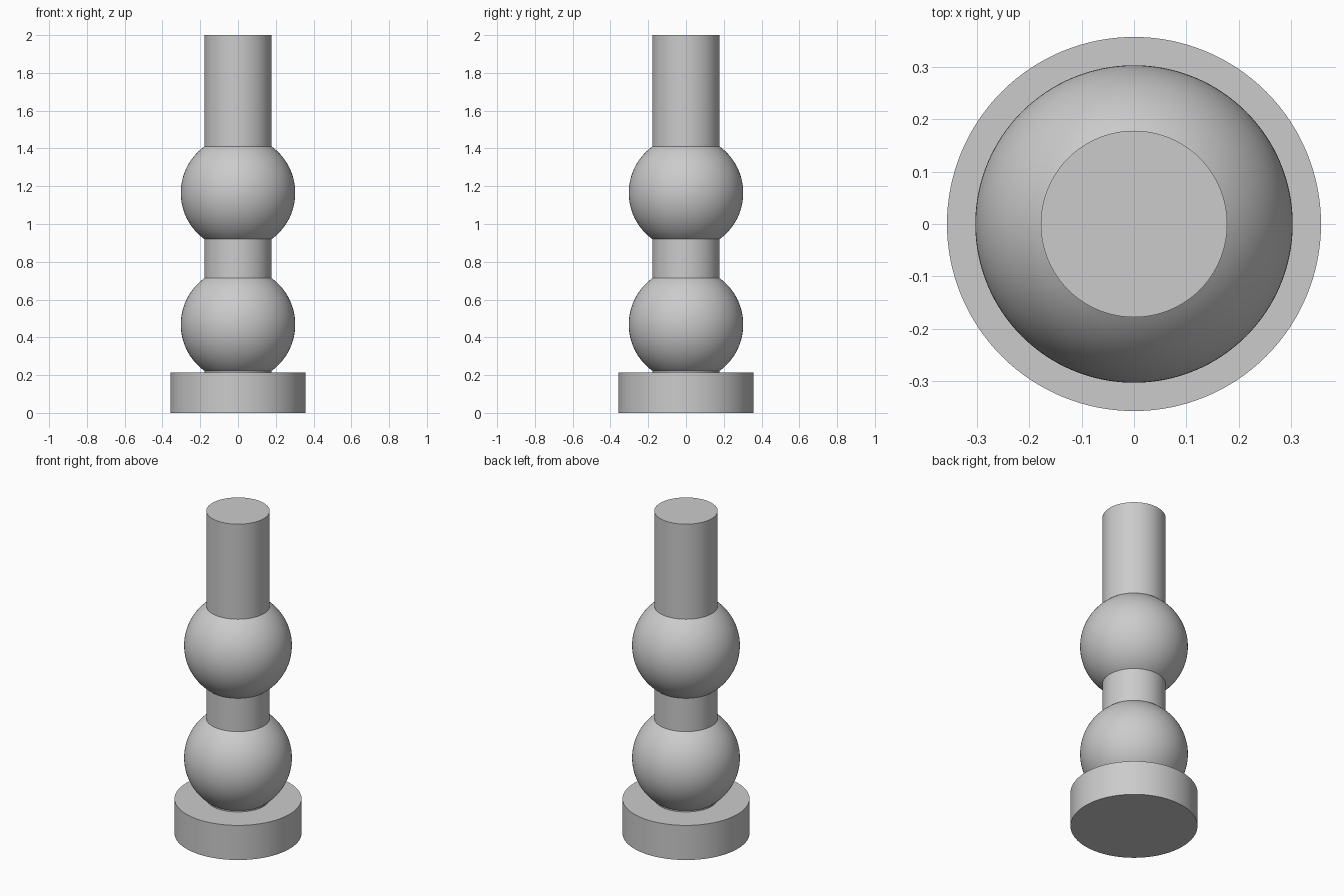
import bpy, bmesh, math

cube = bpy.data.objects.get("Cube")
if cube:
    bpy.data.objects.remove(cube, do_unlink=True)

SEGMENTS = 128
BASE_R, BASE_TOP = 0.357, 0.215
ROD_R, BALL_R = 0.178, 0.303
LOWER_Z, UPPER_Z, TOP_Z = 0.468, 1.165, 2.0
HALF = math.sqrt(BALL_R ** 2 - ROD_R ** 2)  # ball centre to rod joint

grey = bpy.data.materials.new("plain_grey")
grey.use_nodes = True
grey.diffuse_color = (0.6, 0.6, 0.6, 1)
grey.node_tree.nodes["Principled BSDF"].inputs["Base Color"].default_value = (0.6, 0.6, 0.6, 1)


def lathe(name, profile, cap_bottom=False, cap_top=False):
    """Revolve (radius, height) points, listed upwards, around z."""
    bm = bmesh.new()
    rings = []
    for r, z in profile:
        rings.append([bm.verts.new((r * math.cos(a), r * math.sin(a), z))
                      for a in (math.tau * i / SEGMENTS for i in range(SEGMENTS))])
    for low, high in zip(rings, rings[1:]):
        for i in range(SEGMENTS):
            j = (i + 1) % SEGMENTS
            bm.faces.new((low[i], low[j], high[j], high[i]))
    if cap_bottom:
        bm.faces.new(rings[0][::-1])
    if cap_top:
        bm.faces.new(rings[-1])
    mesh = bpy.data.meshes.new(name)
    bm.to_mesh(mesh)
    bm.free()
    mesh.materials.append(grey)
    obj = bpy.data.objects.new(name, mesh)
    bpy.context.collection.objects.link(obj)
    bpy.ops.object.select_all(action="DESELECT")
    obj.select_set(True)
    bpy.context.view_layer.objects.active = obj
    bpy.ops.object.shade_smooth_by_angle(angle=math.radians(30))
    return obj


def ball(name, centre):
    """Ball open at both poles, where the rod meets it."""
    limit, steps = math.asin(HALF / BALL_R), 48
    angles = [limit * (2 * i / steps - 1) for i in range(steps + 1)]
    return lathe(name, [(BALL_R * math.cos(a), centre + BALL_R * math.sin(a)) for a in angles])


# Round base with a flat shoulder up to the rod
lathe("base", [(BASE_R, 0), (BASE_R, BASE_TOP), (ROD_R, BASE_TOP)], cap_bottom=True)

# Two balls threaded on the rod
ball("lower_ball", LOWER_Z)
ball("upper_ball", UPPER_Z)

# Visible lengths of the rod
lathe("rod_foot", [(ROD_R, BASE_TOP), (ROD_R, LOWER_Z - HALF)])
lathe("rod_neck", [(ROD_R, LOWER_Z + HALF), (ROD_R, UPPER_Z - HALF)])
lathe("rod_top", [(ROD_R, UPPER_Z + HALF), (ROD_R, TOP_Z)], cap_top=True)
